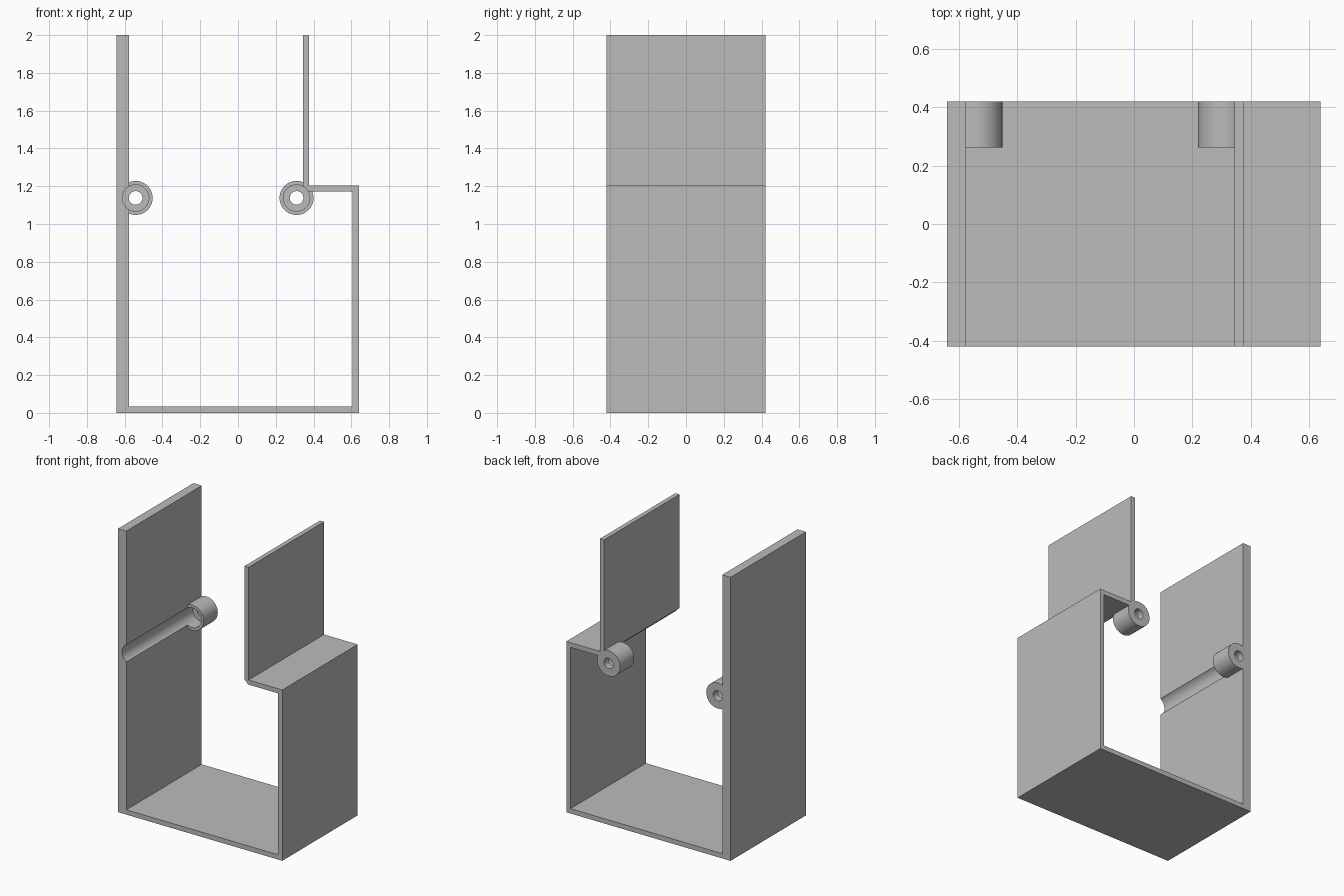
import bpy, bmesh, math
from mathutils import Matrix

cube = bpy.data.objects.get("Cube")
if cube:
    bpy.data.objects.remove(cube, do_unlink=True)

FRONT, BACK = -0.42, 0.42
BOSS_Z = 1.138
BOSS_XS = (-0.542, 0.31)

grey = bpy.data.materials.new("plain grey")
grey.use_nodes = True
colour = (0.5, 0.5, 0.5, 1)
grey.diffuse_color = colour
grey.node_tree.nodes["Principled BSDF"].inputs["Base Color"].default_value = colour


def make_object(name, bm):
    bmesh.ops.recalc_face_normals(bm, faces=bm.faces)
    mesh = bpy.data.meshes.new(name)
    bm.to_mesh(mesh)
    bm.free()
    mesh.materials.append(grey)
    obj = bpy.data.objects.new(name, mesh)
    bpy.context.collection.objects.link(obj)
    return obj


def extruded(name, profile):
    """Extrude an x-z outline from front to back."""
    bm = bmesh.new()
    face = bm.faces.new([bm.verts.new((x, FRONT, z)) for x, z in profile])
    new = bmesh.ops.extrude_face_region(bm, geom=[face])["geom"]
    verts = [v for v in new if isinstance(v, bmesh.types.BMVert)]
    bmesh.ops.translate(bm, verts=verts, vec=(0, BACK - FRONT, 0))
    return make_object(name, bm)


def cylinder(name, x, radius, y0, y1):
    """Cylinder along y at the boss height."""
    bm = bmesh.new()
    place = Matrix.Translation((x, (y0 + y1) / 2, BOSS_Z)) @ Matrix.Rotation(math.pi / 2, 4, "X")
    bmesh.ops.create_cone(bm, cap_ends=True, segments=64, radius1=radius,
                          radius2=radius, depth=y1 - y0, matrix=place)
    return make_object(name, bm)


def combine(target, tool, operation):
    """Apply a boolean and remove the tool."""
    tool.hide_render = True
    mod = target.modifiers.new(operation, "BOOLEAN")
    mod.operation, mod.object, mod.solver = operation, tool, "EXACT"
    bpy.context.view_layer.objects.active = target
    bpy.ops.object.modifier_apply(modifier=mod.name)
    bpy.data.objects.remove(tool, do_unlink=True)


# Bent bracket: thick tall wall, floor, short wall, shelf and upper plate
bracket = extruded("bracket", [
    (-0.642, 0), (0.64, 0), (0.64, 1.205), (0.377, 1.205), (0.377, 2),
    (0.345, 2), (0.345, 1.172), (0.607, 1.172), (0.607, 0.034),
    (-0.577, 0.034), (-0.577, 2), (-0.642, 2)])

# Hinge bosses at the back, each with a wide front bore and a small through hole
for x in BOSS_XS:
    combine(bracket, cylinder("boss", x, 0.09, 0.263, BACK), "UNION")
for x in BOSS_XS:
    combine(bracket, cylinder("bore", x, 0.07, FRONT - 0.1, 0.37), "DIFFERENCE")
    combine(bracket, cylinder("through_hole", x, 0.036, 0.3, BACK + 0.1), "DIFFERENCE")

# Smooth the curved faces and keep the edges sharp
bpy.ops.object.select_all(action="DESELECT")
bracket.select_set(True)
bpy.context.view_layer.objects.active = bracket
bpy.ops.object.shade_smooth_by_angle(angle=math.radians(30))
